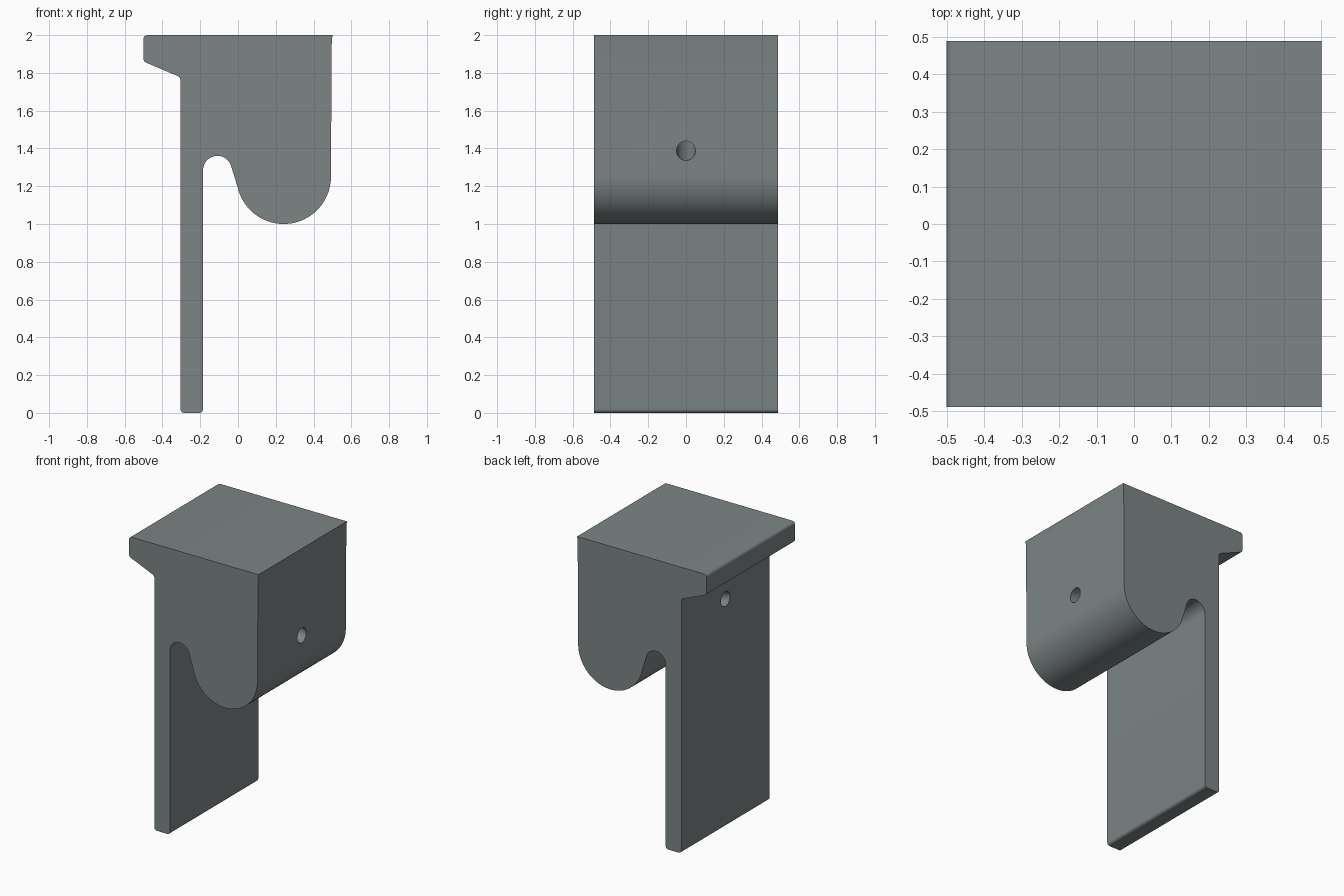
import bpy, bmesh, math
from mathutils import Vector

if "Cube" in bpy.data.objects:
    bpy.data.objects.remove(bpy.data.objects["Cube"])

HALF_DEPTH = 0.488

steel = bpy.data.materials.new("grey_green")
steel.diffuse_color = (0.205, 0.235, 0.235, 1)
steel.use_nodes = True
steel.node_tree.nodes["Principled BSDF"].inputs["Base Color"].default_value = steel.diffuse_color


def arc(cx, cz, r, a0, a1, n):
    """Points on an arc, angles in degrees."""
    return [(cx + r * math.cos(math.radians(a0 + (a1 - a0) * i / n)),
             cz + r * math.sin(math.radians(a0 + (a1 - a0) * i / n))) for i in range(n + 1)]


# Side profile: top plate with lip, rounded nose, slot and long leg
SLANT = 14
profile = [(0.5, 2.0), (0.497, 1.95)]
profile[1:1] = []
outline = (
    arc(-0.48, 1.98, 0.02, 90, 180, 5)             # lip top corner
    + arc(-0.48, 1.873, 0.02, 180, 246, 5)         # lip lower corner
    + [(-0.314, 1.781)]
    + arc(-0.317, 1.765, 0.012, 60, 0, 4)          # under the lip
    + arc(-0.285, 0.02, 0.02, 180, 270, 5)         # leg tip corners
    + arc(-0.205, 0.02, 0.02, 270, 360, 5)
    + arc(-0.109, 1.285, 0.076, 180, SLANT, 18)    # slot top
    + arc(0.242, 1.25, 0.25, 180 + SLANT, 360, 36)  # rounded nose
)
outline += [(0.496, 1.95), (0.5, 2.0)]

bm = bmesh.new()
front = bm.faces.new([bm.verts.new((x, -HALF_DEPTH, z)) for x, z in outline])
side = bmesh.ops.extrude_face_region(bm, geom=[front])
bmesh.ops.translate(bm, vec=(0, 2 * HALF_DEPTH, 0),
                    verts=[v for v in side["geom"] if isinstance(v, bmesh.types.BMVert)])
bmesh.ops.recalc_face_normals(bm, faces=bm.faces)
mesh = bpy.data.meshes.new("hook_bracket")
bm.to_mesh(mesh)
bm.free()
mesh.materials.append(steel)
bracket = bpy.data.objects.new("hook_bracket", mesh)
bpy.context.collection.objects.link(bracket)

# Sloping screw hole, drilled from the nose side up to the leg side
start, end = Vector((0.494, 0, 1.387)), Vector((-0.305, 0, 1.593))
axis = end - start
bpy.ops.mesh.primitive_cylinder_add(vertices=40, radius=0.05, depth=axis.length + 0.4,
                                    location=(start + end) / 2,
                                    rotation=axis.to_track_quat('Z', 'Y').to_euler())
drill = bpy.context.object
drill.name = "hole_cutter"
drill.data.materials.append(steel)
drill.hide_render = True

cut = bracket.modifiers.new("screw_hole", 'BOOLEAN')
cut.operation = 'DIFFERENCE'
cut.solver = 'EXACT'
cut.object = drill
bpy.ops.object.select_all(action='DESELECT')
bracket.select_set(True)
bpy.context.view_layer.objects.active = bracket
bpy.ops.object.modifier_apply(modifier=cut.name)
bpy.data.objects.remove(drill)

bpy.ops.object.shade_smooth_by_angle(angle=math.radians(30))
